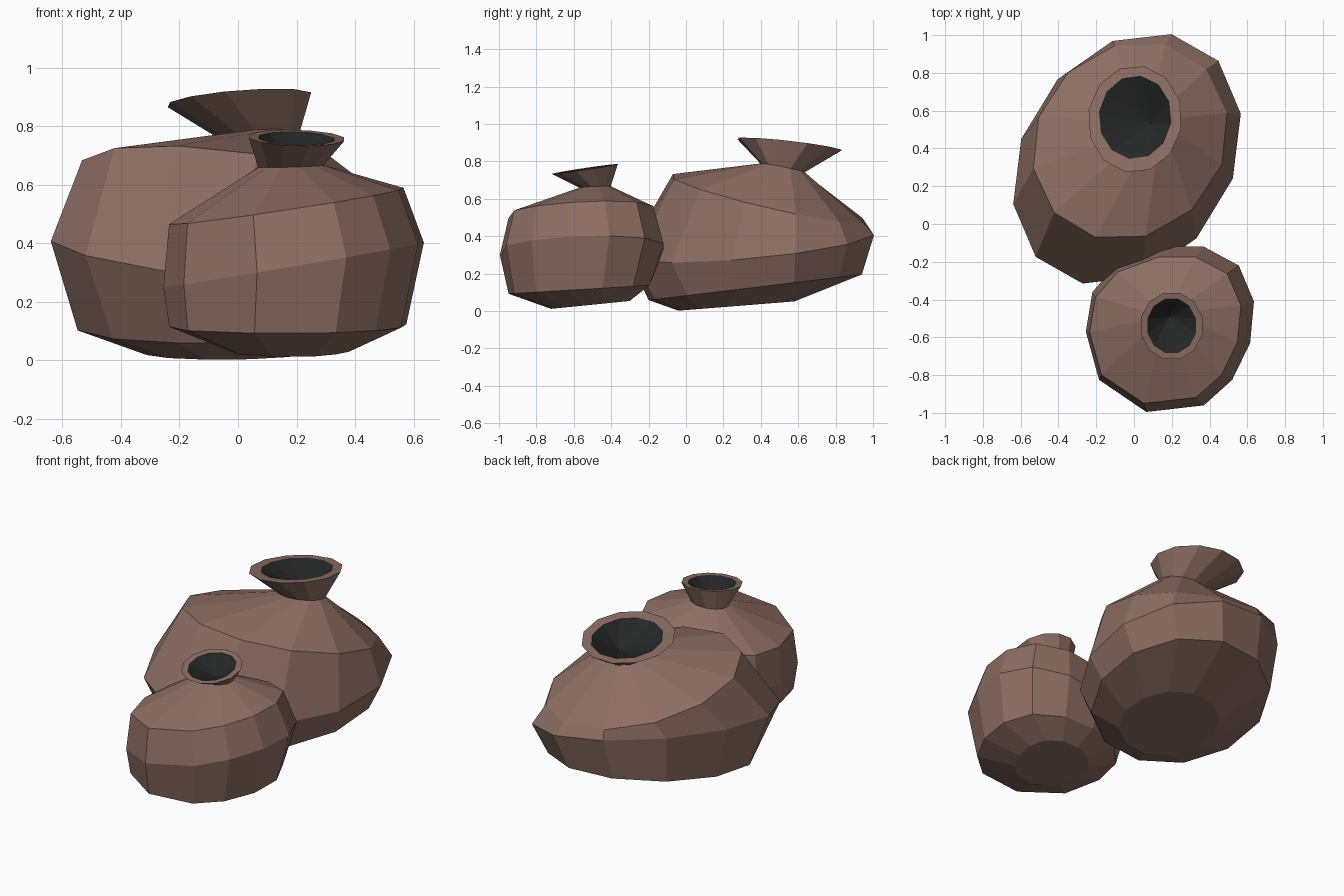
import bpy, bmesh, math

if "Cube" in bpy.data.objects:
    bpy.data.objects.remove(bpy.data.objects["Cube"])

N = 12


def material(name, rgb):
    m = bpy.data.materials.new(name)
    m.diffuse_color = (*rgb, 1)
    m.use_nodes = True
    m.node_tree.nodes["Principled BSDF"].inputs["Base Color"].default_value = m.diffuse_color
    return m


clay = material("brown clay", (0.266, 0.156, 0.125))
dark = material("dark hollow", (0.019, 0.020, 0.020))


def oval(u, v, start=0):
    """Skewed 12-sided oval from two half-axis vectors."""
    pts = []
    for i in range(N):
        a = math.radians(start + 30 * i)
        pts.append((math.cos(a) * u[0] + math.sin(a) * v[0],
                    math.cos(a) * u[1] + math.sin(a) * v[1]))
    return pts


def scaled(outline, sx, sy):
    return [(x * sx, y * sy) for x, y in outline]


def pot(name, rings, apex):
    """Loft tilted rings (outline, centre, x slope, y slope); last ring is the hole."""
    bm = bmesh.new()
    loops = []
    for outline, (cx, cy, cz), bx, by in rings:
        loops.append([bm.verts.new((cx + x, cy + y, cz + bx * x + by * y)) for x, y in outline])
    bm.faces.new(loops[0][::-1])
    for a, b in zip(loops, loops[1:]):
        for i in range(N):
            j = (i + 1) % N
            bm.faces.new((a[i], a[j], b[j], b[i]))
    # dark funnel inside the mouth
    tip = bm.verts.new(apex)
    for i in range(N):
        f = bm.faces.new((loops[-1][i], loops[-1][(i + 1) % N], tip))
        f.material_index = 1
    me = bpy.data.meshes.new(name)
    bm.to_mesh(me)
    bm.free()
    me.materials.append(clay)
    me.materials.append(dark)
    bpy.context.collection.objects.link(bpy.data.objects.new(name, me))


# large pot at the back: base, lower belly, widest, shoulder, neck, rim, hole
pot("large_pot", [
    (oval((.28, -.05), (.08, .31)), (-.03, .27, .027), 0, .08),
    (oval((.50, -.09), (.17, .57)), (-.03, .37, .127), 0, .12),
    (oval((.56, -.105), (.235, .66)), (-.037, .345, .357), -.13, .12),
    (oval((.485, -.125), (.185, .51)), (-.02, .44, .601), -.0975, -.222),
    (oval((.135, -.02), (.02, .118)), (.075, .517, .765), .05, -.2),
    (oval((.245, -.05), (.05, .28)), (.005, .555, .89), .08, -.115),
    (oval((.19, -.03), (.03, .22)), (.005, .565, .888), .08, -.115),
], (.09, .53, .78))

# small pot at the front, with a slightly uneven outline
belly = [(x - .19, y + .555) for x, y in (
    (.635, -.41), (.555, -.22), (.37, -.12), (.15, -.12), (-.09, -.21), (-.22, -.36),
    (-.255, -.57), (-.185, -.825), (.065, -.995), (.37, -.96), (.52, -.825), (.615, -.63))]


def ring(rx, ry):
    return oval((rx, 0), (0, ry), 15)


pot("small_pot", [
    (scaled(belly, .47, .48), (.18, -.51, .033), 0, .1),
    (scaled(belly, .91, .86), (.17, -.57, .115), 0, .06),
    (belly, (.19, -.555, .325), .17, .01),
    (scaled(belly, .9, .885), (.165, -.56, .525), .15, .03),
    (ring(.115, .085), (.18, -.485, .663), .03, .04),
    (ring(.168, .182), (.2, -.54, .76), -.03, .15),
    (ring(.133, .148), (.2, -.54, .758), -.03, .15),
], (.19, -.49, .672))
